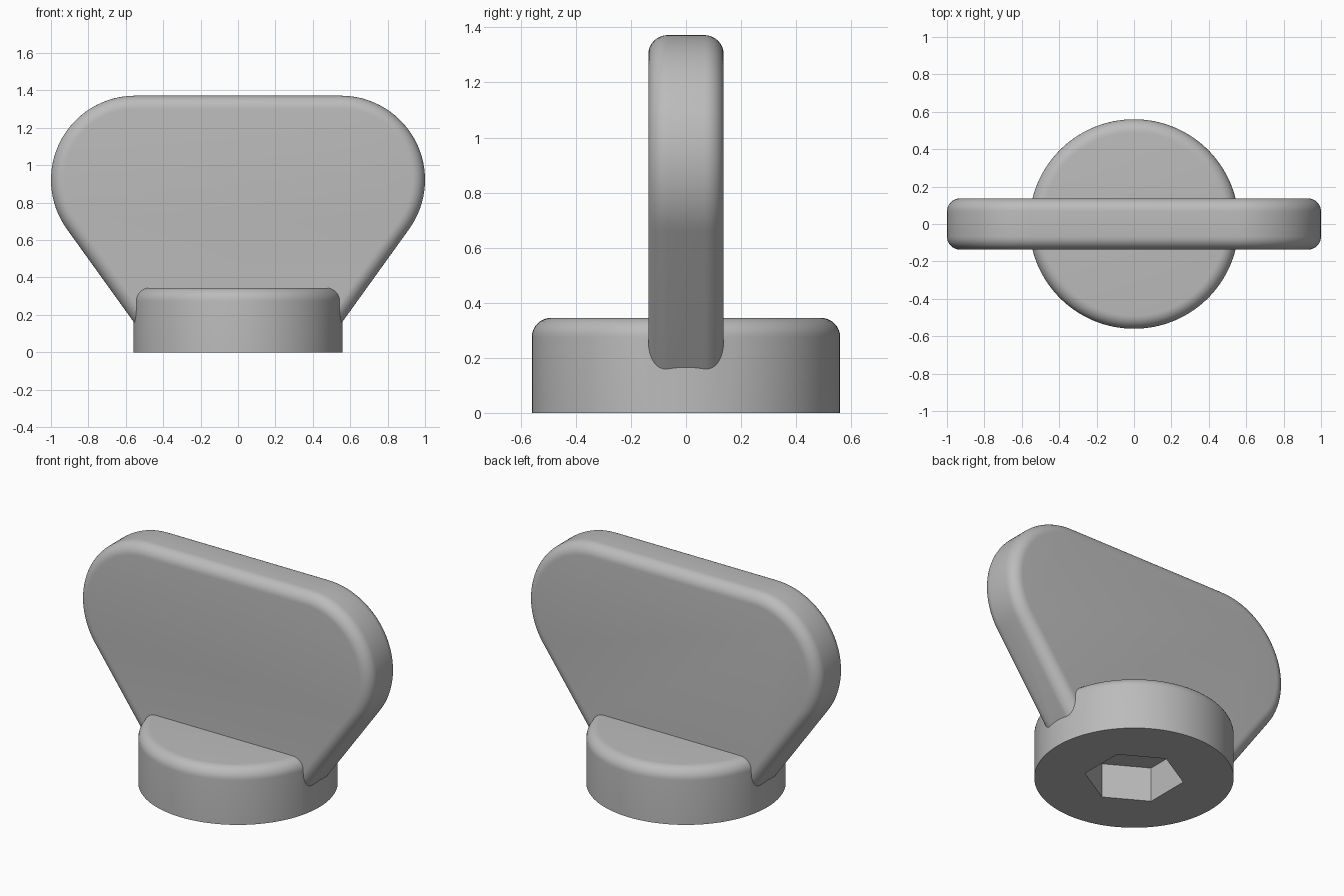
import bpy, bmesh
from math import sin, cos, pi, radians, atan2

cube = bpy.data.objects.get("Cube")
if cube:
    bpy.data.objects.remove(cube, do_unlink=True)

# One plain grey for the whole part
grey = bpy.data.materials.new("plain grey")
grey.use_nodes = True
colour = (0.5, 0.5, 0.5, 1)
grey.diffuse_color = colour
grey.node_tree.nodes["Principled BSDF"].inputs["Base Color"].default_value = colour


def make_object(name, bm):
    bmesh.ops.recalc_face_normals(bm, faces=bm.faces)
    mesh = bpy.data.meshes.new(name)
    bm.to_mesh(mesh)
    bm.free()
    mesh.materials.append(grey)
    obj = bpy.data.objects.new(name, mesh)
    bpy.context.collection.objects.link(obj)
    return obj


def prism(points, offset):
    """Closed solid made by sweeping a flat outline along an offset."""
    bm = bmesh.new()
    face = bm.faces.new([bm.verts.new(p) for p in points])
    swept = bmesh.ops.extrude_face_region(bm, geom=[face], use_keep_orig=True)
    new = [v for v in swept["geom"] if isinstance(v, bmesh.types.BMVert)]
    bmesh.ops.translate(bm, vec=offset, verts=new)
    return bm


def round_rim(bm, test, radius):
    rim = [e for e in bm.edges if all(test(v.co) for v in e.verts)]
    bmesh.ops.bevel(bm, geom=rim, offset=radius, offset_type='OFFSET',
                    segments=8, profile=0.5, affect='EDGES')


def apply_boolean(target, tool, operation):
    mod = target.modifiers.new(operation.lower(), 'BOOLEAN')
    mod.operation, mod.object, mod.solver = operation, tool, 'EXACT'
    bpy.context.view_layer.objects.active = target
    bpy.ops.object.modifier_apply(modifier=mod.name)
    bpy.data.objects.remove(tool, do_unlink=True)


def circle(radius, count, z, start=0.0):
    return [(radius * cos(start + 2 * pi * i / count),
             radius * sin(start + 2 * pi * i / count), z) for i in range(count)]


# Round base with a rounded upper rim
BASE_H = 0.345
bm = prism(circle(0.56, 128, 0), (0, 0, BASE_H))
round_rim(bm, lambda co: co.z > BASE_H - 0.001, 0.07)
knob = make_object("thumb_knob", bm)

# Flat grip: two big round shoulders tapering down into the base
HALF_T, SHOULDER, CX, CZ = 0.137, 0.45, 0.55, 0.922
foot_x, foot_z, steps = 0.513, 0.1, 32
low = -atan2(0.38, 0.53)
right = [(foot_x, foot_z)]
for i in range(steps + 1):
    a = low + (pi / 2 - low) * i / steps
    right.append((CX + SHOULDER * cos(a), CZ + SHOULDER * sin(a)))
outline = right + [(-x, z) for x, z in reversed(right)]
bm = prism([(x, -HALF_T, z) for x, z in outline], (0, 2 * HALF_T, 0))
for side in (-1, 1):
    round_rim(bm, lambda co: co.y * side > HALF_T - 0.001, 0.07)
grip = make_object("grip", bm)
apply_boolean(knob, grip, 'UNION')

# Hexagonal socket in the underside
socket = make_object("socket_cutter", prism(circle(0.28, 6, -0.1, radians(30)), (0, 0, 0.315)))
apply_boolean(knob, socket, 'DIFFERENCE')

# Smooth shading with crisp edges
bpy.ops.object.select_all(action='DESELECT')
knob.select_set(True)
bpy.context.view_layer.objects.active = knob
bpy.ops.object.shade_smooth_by_angle(angle=radians(30))
